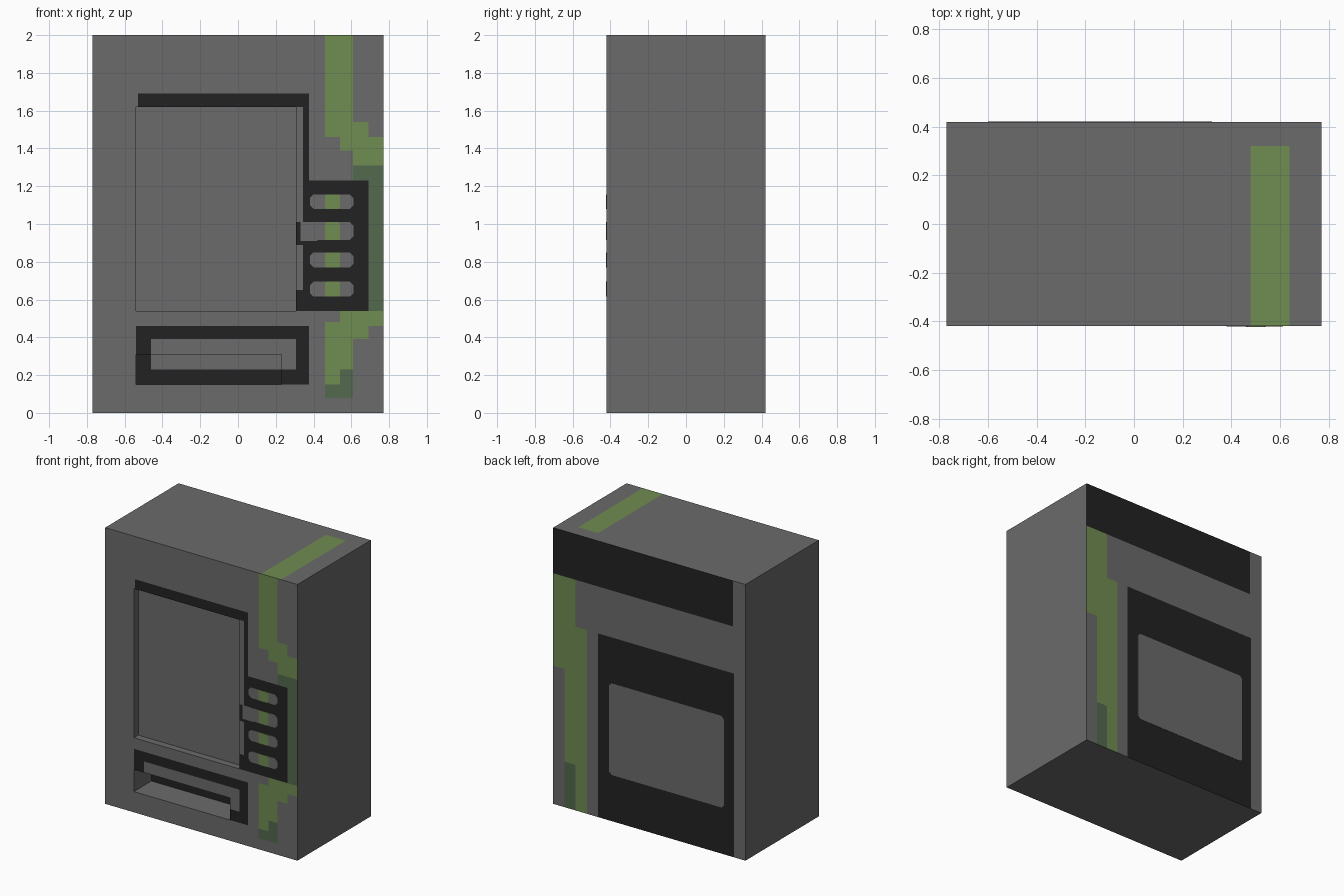
import bpy, bmesh
from mathutils import Vector

cube = bpy.data.objects.get("Cube")
if cube:
    bpy.data.objects.remove(cube, do_unlink=True)

W, D, H = 0.77, 0.42, 2.0   # half width, half depth, height


def material(name, rgb):
    m = bpy.data.materials.new(name)
    m.use_nodes = True
    m.diffuse_color = (*rgb, 1)
    m.node_tree.nodes["Principled BSDF"].inputs["Base Color"].default_value = (*rgb, 1)
    return m


GREY, BLACK, GREEN, DARK = range(4)
MATS = [material("casing grey", (0.142, 0.145, 0.142)),
        material("trim black", (0.016, 0.016, 0.016)),
        material("stripe green", (0.16, 0.262, 0.083)),
        material("shadow green", (0.088, 0.138, 0.078))]


def finish(bm, name):
    mesh = bpy.data.meshes.new(name)
    bmesh.ops.remove_doubles(bm, verts=bm.verts, dist=0.0001)
    bm.to_mesh(mesh)
    bm.free()
    for m in MATS:
        mesh.materials.append(m)
    obj = bpy.data.objects.new(name, mesh)
    bpy.context.collection.objects.link(obj)
    return obj


def quad(bm, points, normal, colour):
    face = bm.faces.new([bm.verts.new(p) for p in points])
    face.normal_update()
    if face.normal.dot(Vector(normal)) < 0:
        face.normal_flip()
    face.material_index = colour


def inside(rect, u, v):
    return rect[0] < u < rect[1] and rect[2] < v < rect[3]


def panel(bm, area, layers, place, normal, recesses=()):
    """Cut a flat side along all layer edges; the last layer on a cell colours it."""
    rects = [area] + [l[0] for l in layers] + [r[0] for r in recesses]
    us = sorted({u for r in rects for u in r[:2]})
    vs = sorted({v for r in rects for v in r[2:]})
    for u0, u1 in zip(us, us[1:]):
        for v0, v1 in zip(vs, vs[1:]):
            u, v = (u0 + u1) / 2, (v0 + v1) / 2
            colour = GREY
            for rect, c in layers:
                if inside(rect, u, v):
                    colour = c
            depth = sum(d for rect, d in recesses if inside(rect, u, v))
            quad(bm, [place(a, b, depth) for a, b in
                      ((u0, v0), (u1, v0), (u1, v1), (u0, v1))], normal, colour)
    # inner walls of the recesses
    for (u0, u1, v0, v1), d in recesses:
        for a, b, n in (((u0, v0), (u0, v1), (1, 0, 0)), ((u1, v0), (u1, v1), (-1, 0, 0)),
                        ((u0, v0), (u1, v0), (0, 0, 1)), ((u0, v1), (u1, v1), (0, 0, -1))):
            quad(bm, [place(*a, 0), place(*b, 0), place(*b, d), place(*a, d)], n, GREY)


# Front: stripe, display surround, keypad and delivery frame
front = [
    ((0.46, 0.61, 1.46, H), GREEN), ((0.54, 0.69, 1.39, 1.54), GREEN),
    ((0.61, W, 1.31, 1.46), GREEN),
    ((0.61, W, 0.54, 1.31), DARK),
    ((0.54, W, 0.46, 0.54), GREEN), ((0.46, 0.69, 0.39, 0.48), GREEN),
    ((0.46, 0.61, 0.15, 0.39), GREEN), ((0.46, 0.61, 0.08, 0.15), DARK),
    ((0.54, 0.61, 0.15, 0.23), DARK),
    ((-0.53, 0.376, 1.62, 1.69), BLACK), ((0.344, 0.376, 1.0, 1.62), BLACK),
    ((0.344, 0.69, 0.54, 1.23), BLACK), ((0.307, 0.344, 0.54, 0.65), BLACK),
    ((0.307, 0.344, 0.89, 1.01), BLACK), ((0.33, 0.42, 0.91, 1.01), GREY),
    ((-0.54, 0.376, 0.15, 0.46), BLACK), ((-0.46, 0.307, 0.23, 0.39), GREY),
]
window, hatch = (-0.54, 0.307, 0.54, 1.62), (-0.54, 0.23, 0.15, 0.31)

# Back: header band, service panel and stripe
back = [
    ((-0.67, W, 1.67, H), BLACK),
    ((0.59, W, 0, 1.67), GREEN), ((0.50, 0.68, 0, 1.33), GREEN),
    ((0.68, W, 0, 1.0), GREY), ((0.59, 0.68, 0, 0.33), DARK),
    ((-0.68, 0.41, 0, 1.33), BLACK),
]

# Casing
bm = bmesh.new()
panel(bm, (-W, W, 0, H), front, lambda u, v, d: (u, -D + d, v), (0, -1, 0),
      [(window, 0.05), (hatch, 0.2)])
panel(bm, (-W, W, 0, H), back, lambda u, v, d: (u, D - d, v), (0, 1, 0))
panel(bm, (-W, W, -D, D), [((0.48, 0.64, -D, 0.32), GREEN)],
      lambda u, v, d: (u, v, H - d), (0, 0, 1))
panel(bm, (-W, W, -D, D), [], lambda u, v, d: (u, v, d), (0, 0, -1))
for s in (-1, 1):
    panel(bm, (-D, D, 0, H), [], lambda u, v, d: (s * W, u, v), (s, 0, 0))
finish(bm, "casing")


def plate(name, rect, side, colour, cut, thick=0.002):
    """Thin plate with clipped corners on the front (-1) or back (1)."""
    u0, u1, v0, v1 = rect
    outline = [(u0 + cut, v0), (u1 - cut, v0), (u1, v0 + cut), (u1, v1 - cut),
               (u1 - cut, v1), (u0 + cut, v1), (u0, v1 - cut), (u0, v0 + cut)]
    bm = bmesh.new()
    face = bm.faces.new([bm.verts.new((u, side * D, v)) for u, v in outline])
    ext = bmesh.ops.extrude_face_region(bm, geom=[face])
    verts = [e for e in ext["geom"] if isinstance(e, bmesh.types.BMVert)]
    bmesh.ops.translate(bm, verts=verts, vec=(0, side * thick, 0))
    bmesh.ops.recalc_face_normals(bm, faces=bm.faces)
    for f in bm.faces:
        f.material_index = colour
    finish(bm, name)


# Keypad buttons with the stripe running over them
for i, (z0, z1) in enumerate(((0.615, 0.695), (0.77, 0.85), (0.915, 1.01), (1.08, 1.157))):
    plate(f"button_{i + 1}", (0.38, 0.612, z0, z1), -1, GREY, 0.02)
    plate(f"button_stripe_{i + 1}", (0.46, 0.54, z0, z1), -1, GREEN, 0.008, 0.004)

# Service panel
plate("service_panel", (-0.60, 0.32, 0.335, 1.0), 1, GREY, 0.02)
